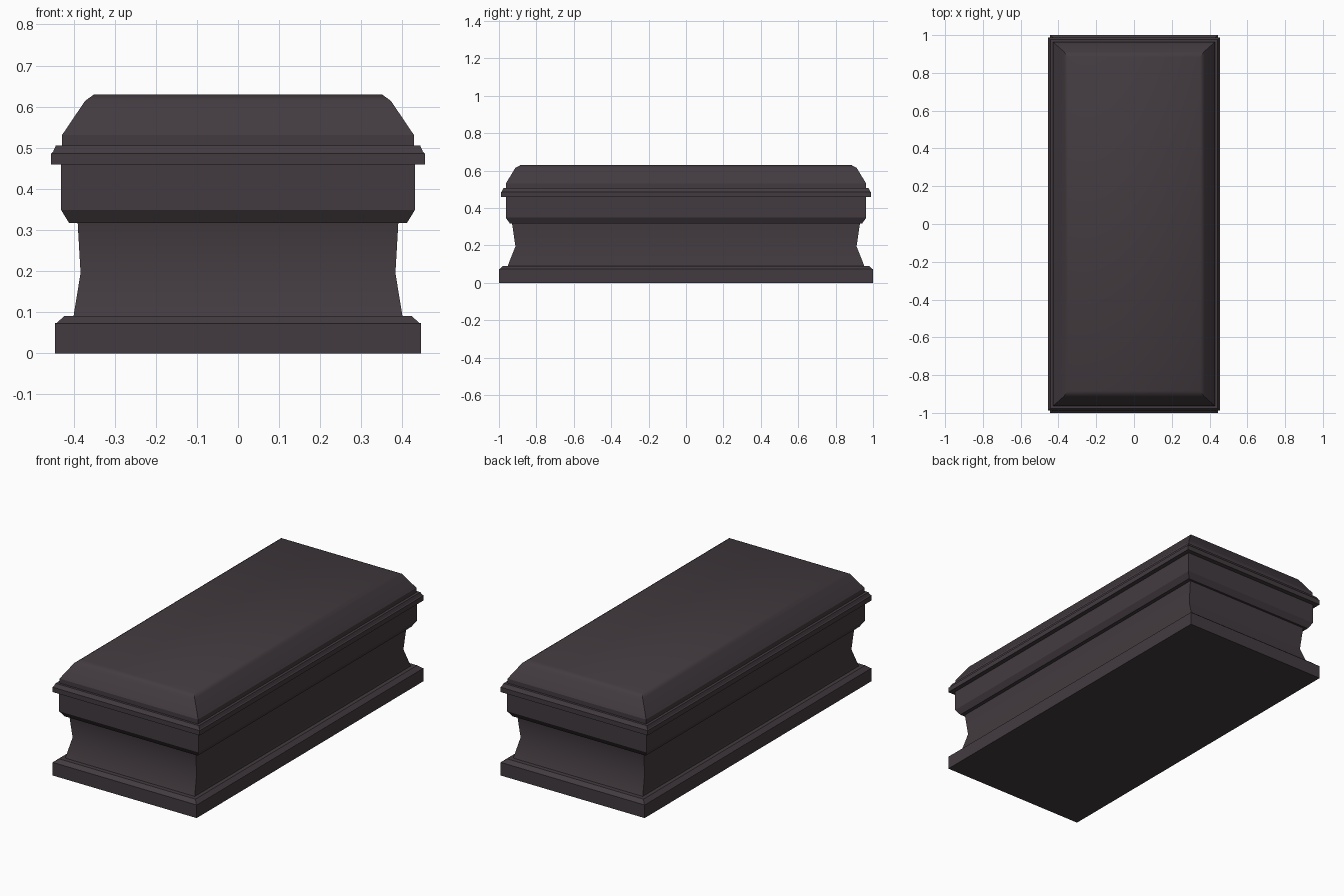
import bpy, bmesh, math

if "Cube" in bpy.data.objects:
    bpy.data.objects.remove(bpy.data.objects["Cube"])

stone = bpy.data.materials.new("dark plum stone")
stone.diffuse_color = (0.055, 0.043, 0.050, 1)
stone.use_nodes = True
stone.node_tree.nodes["Principled BSDF"].inputs["Base Color"].default_value = stone.diffuse_color


def stack(name, rings, smooth_angle):
    """Loft rectangular rings given as (half x, half y, z), capped at both ends."""
    bm = bmesh.new()
    loops = [[bm.verts.new((sx * x, sy * y, z))
              for sx, sy in ((-1, -1), (1, -1), (1, 1), (-1, 1))]
             for x, y, z in rings]
    for a, b in zip(loops, loops[1:]):
        for i in range(4):
            j = (i + 1) % 4
            bm.faces.new((a[i], a[j], b[j], b[i]))
    bm.faces.new(loops[0][::-1])
    bm.faces.new(loops[-1])
    me = bpy.data.meshes.new(name)
    bm.to_mesh(me)
    bm.free()
    me.materials.append(stone)
    ob = bpy.data.objects.new(name, me)
    bpy.context.collection.objects.link(ob)
    bpy.ops.object.select_all(action='DESELECT')
    ob.select_set(True)
    bpy.context.view_layer.objects.active = ob
    bpy.ops.object.shade_smooth_by_angle(angle=math.radians(smooth_angle))
    return ob


# Plinth with a chamfered top edge
stack("plinth", [(.445, 1, 0), (.445, 1, .073), (.441, .997, .074),
                 (.422, .978, .091)], 20)
# Waisted pedestal
stack("waist", [(.40, .953, .091), (.383, .912, .195), (.39, .93, .317)], 40)
# Chest with a bevelled underside
stack("chest", [(.411, .942, .317), (.43, .963, .348), (.43, .963, .459)], 20)
# Projecting cornice
stack("cornice", [(.455, .988, .459), (.455, .988, .486), (.450, .984, .490),
                  (.443, .976, .506)], 20)
# Lid: upright rim, then sloping sides softened into the flat top
stack("lid_rim", [(.428, .963, .506), (.428, .963, .531)], 20)
stack("lid_top", [(.428, .963, .531), (.372, .913, .614), (.35, .884, .63)], 40)
